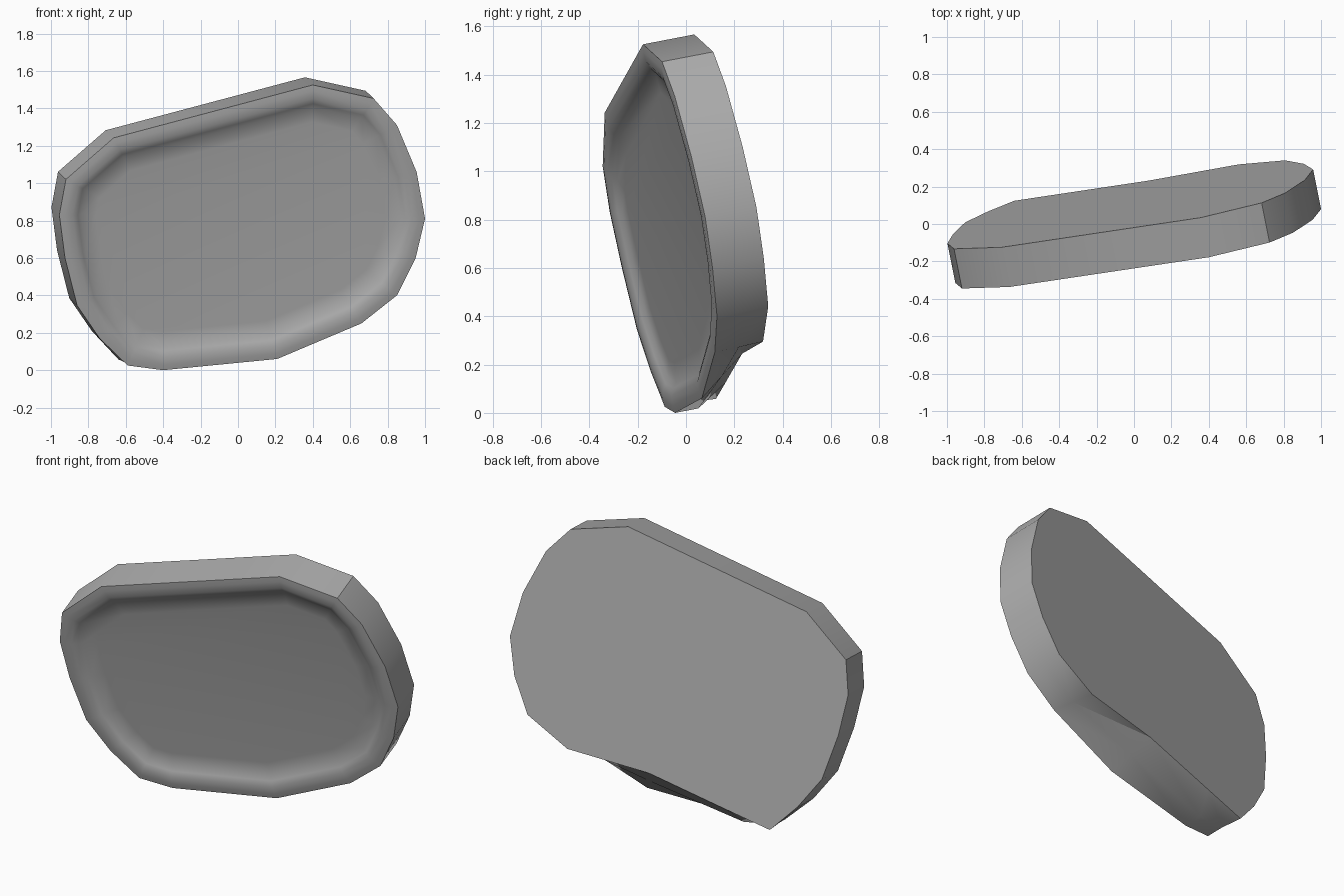
import bpy, bmesh
from mathutils import Vector

if "Cube" in bpy.data.objects:
    bpy.data.objects.remove(bpy.data.objects["Cube"])

# Tilted front plane: y = A + Bx + Cz
A, B, C = 0.035, 0.20, -0.192
NORMAL = Vector((-B, 1, -C)).normalized()   # points towards the back
THICK = 0.22


def on_plane(p, depth=0.0):
    x, z = p
    return Vector((x, A + B * x + C * z, z)) + NORMAL * depth


def inset(pts, d):
    """Mitred inward offset of a clockwise outline."""
    out = []
    for i, p in enumerate(pts):
        p, a, b = Vector(p), Vector(pts[i - 1]), Vector(pts[(i + 1) % len(pts)])
        e1, e2 = (p - a).normalized(), (b - p).normalized()
        n1, n2 = Vector((e1.y, -e1.x)), Vector((e2.y, -e2.x))
        m = (n1 + n2).normalized()
        out.append(p + m * (d / m.dot(n1)))
    return out


# Rim outline seen from the front (x, z), clockwise
outline = [(-.92, 1.02), (-.665, 1.242), (.40, 1.525), (.725, 1.453), (.85, 1.31),
           (.955, 1.06), (1.0, .81), (.95, .6), (.85, .4), (.66, .25), (.21, .06),
           (-.40, .0), (-.59, .025), (-.74, .17), (-.86, .345), (-.925, .6), (-.955, .83)]
n = len(outline)

# Back edge: the rim pushed back, with its bottom cut up to a raised line
back = [on_plane(p, THICK) for p in outline]
for i, (x, z) in {9: (.56, .295), 10: (.08, .245), 11: (-.38, .125), 12: (-.64, .058)}.items():
    back[i] = Vector((x, A + THICK / NORMAL.y + B * x + C * z, z))

# Middle of the side wall; the bottom keeps a short straight lip
middle = [(on_plane(p) + b) / 2 for p, b in zip(outline, back)]
middle[11] = on_plane(outline[11], .1)
middle[12] = on_plane(outline[12], .1)

# Rings from back edge over the rounded rim down to the shallow dish floor
rings = [back, middle]
for d, depth in [(0, 0), (.03, -.004), (.07, -.002), (.1, .012), (.12, .028), (.2, .035)]:
    rings.append([on_plane(p, depth) for p in inset(outline, d)])

bm = bmesh.new()
loops = [[bm.verts.new(co) for co in ring] for ring in rings]
for r0, r1 in zip(loops, loops[1:]):
    for i in range(n):
        j = (i + 1) % n
        if i == 9 and r1 in loops[1:3]:     # dented bottom corner
            bm.faces.new((r0[i], r0[j], r1[i]))
            bm.faces.new((r0[j], r1[j], r1[i]))
        else:
            bm.faces.new((r0[i], r0[j], r1[j], r1[i]))
bm.faces.new(loops[0])     # flat back
bm.faces.new(loops[-1])    # dish floor
bmesh.ops.recalc_face_normals(bm, faces=bm.faces)

mesh = bpy.data.meshes.new("tilted_tray")
bm.to_mesh(mesh)
bm.free()
tray = bpy.data.objects.new("tilted_tray", mesh)
bpy.context.collection.objects.link(tray)
bpy.context.view_layer.objects.active = tray
tray.select_set(True)
bpy.ops.object.shade_smooth_by_angle(angle=0.6)

# Darker grey finish
grey = bpy.data.materials.new("dark_grey")
grey.diffuse_color = (0.41, 0.41, 0.41, 1)
grey.use_nodes = True
grey.node_tree.nodes["Principled BSDF"].inputs["Base Color"].default_value = grey.diffuse_color
mesh.materials.append(grey)
